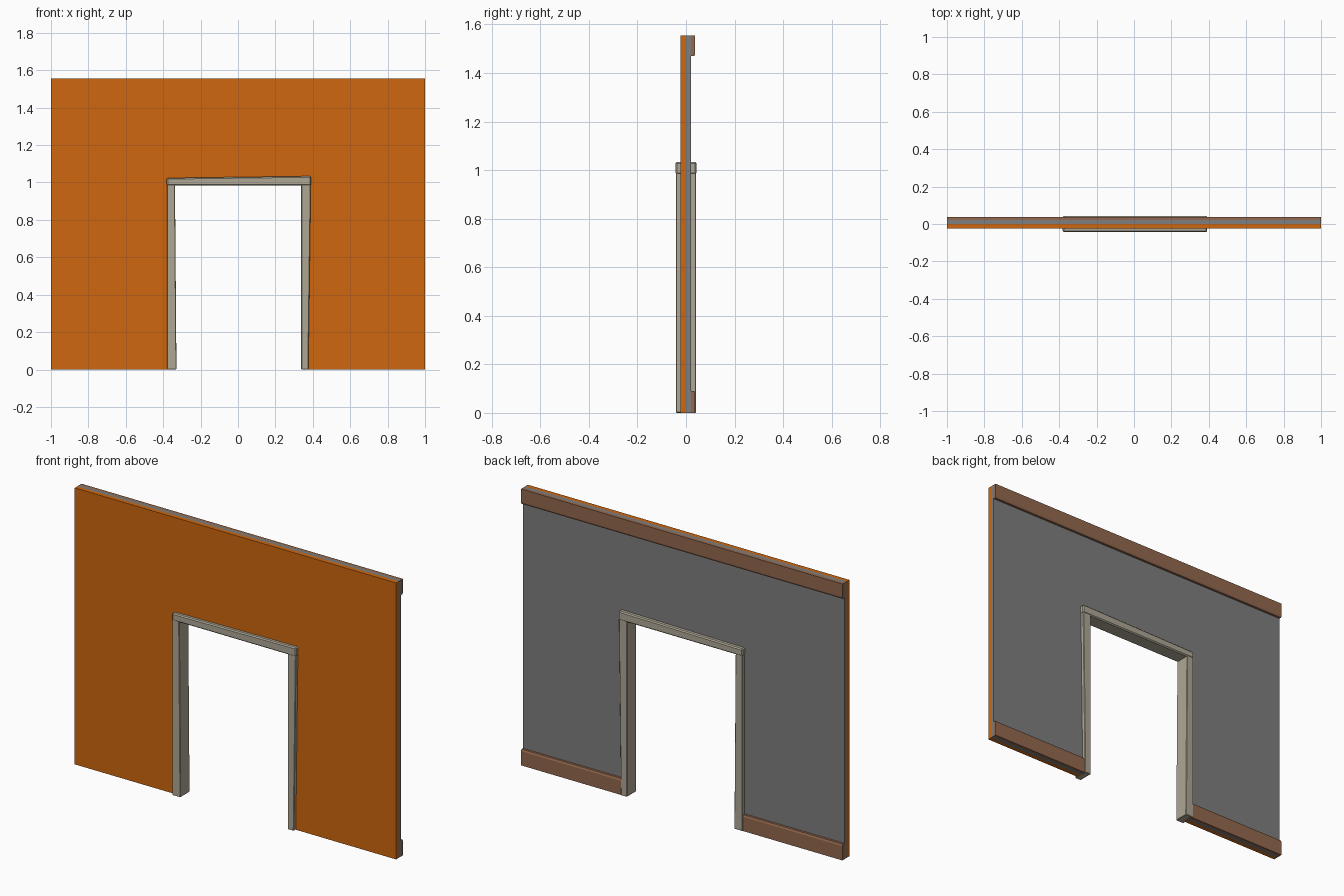
import bpy, bmesh
from mathutils import Vector

if "Cube" in bpy.data.objects:
    bpy.data.objects.remove(bpy.data.objects["Cube"])


def material(name, rgb):
    m = bpy.data.materials.new(name)
    m.diffuse_color = (*rgb, 1)
    m.use_nodes = True
    m.node_tree.nodes["Principled BSDF"].inputs["Base Color"].default_value = m.diffuse_color
    return m


ORANGE = material("orange_paint", (0.62, 0.135, 0.005))
GREY = material("grey_plaster", (0.21, 0.21, 0.21))
BROWN = material("brown_wood", (0.29, 0.14, 0.077))
STONE = material("pale_frame", (0.43, 0.39, 0.30))


def prism(name, outline, direction, mat, bevel=0.0):
    """Extrude a closed outline of 3D points along a direction."""
    bm = bmesh.new()
    face = bm.faces.new([bm.verts.new(p) for p in outline])
    new = bmesh.ops.extrude_face_region(bm, geom=[face])["geom"]
    moved = [v for v in new if isinstance(v, bmesh.types.BMVert)]
    bmesh.ops.translate(bm, verts=moved, vec=Vector(direction))
    bmesh.ops.recalc_face_normals(bm, faces=bm.faces)
    mesh = bpy.data.meshes.new(name)
    bm.to_mesh(mesh)
    bm.free()
    mesh.materials.append(mat)
    ob = bpy.data.objects.new(name, mesh)
    bpy.context.collection.objects.link(ob)
    if bevel:
        mod = ob.modifiers.new("worn_edges", "BEVEL")
        mod.width = bevel
        mod.segments = 1
    return ob


def slab(name, xz, y0, y1, mat, bevel=0.0):
    return prism(name, [(x, y0, z) for x, z in xz], (0, y1 - y0, 0), mat, bevel)


TOP = 1.555

# Wall: two skins with a doorway
wall = [(-1, 0), (-0.36, 0), (-0.36, 1.0), (0.36, 1.0), (0.36, 0),
        (1, 0), (1, TOP), (-1, TOP)]
slab("front_wall", wall, -0.023, 0, ORANGE)
slab("back_wall", wall, 0, 0.021, GREY)


# Skirting and cornice on the back, chamfered along the inner edge
def trim(name, x0, x1, z_edge, z_in):
    c = 0.01 if z_in > z_edge else -0.01
    section = [(0.020, z_edge), (0.038, z_edge), (0.038, z_in - c),
               (0.034, z_in), (0.020, z_in)]
    prism(name, [(x0, y, z) for y, z in section], (x1 - x0, 0, 0), BROWN)


trim("cornice", -1, 1, TOP, 1.47)
trim("skirting_left", -1, -0.36, 0, 0.09)
trim("skirting_right", 0.36, 1, 0, 0.09)

# Slightly crooked door frame
slab("left_jamb", [(-0.38, 0), (-0.329, 0), (-0.337, 0.99), (-0.38, 0.99)],
     -0.042, 0.042, STONE, 0.003)
slab("right_jamb", [(0.338, 0), (0.376, 0), (0.389, 0.99), (0.338, 0.99)],
     -0.042, 0.042, STONE, 0.003)
slab("lintel", [(-0.381, 0.983), (0.391, 0.983), (0.391, 1.034), (-0.381, 1.024)],
     -0.044, 0.044, STONE, 0.006)
